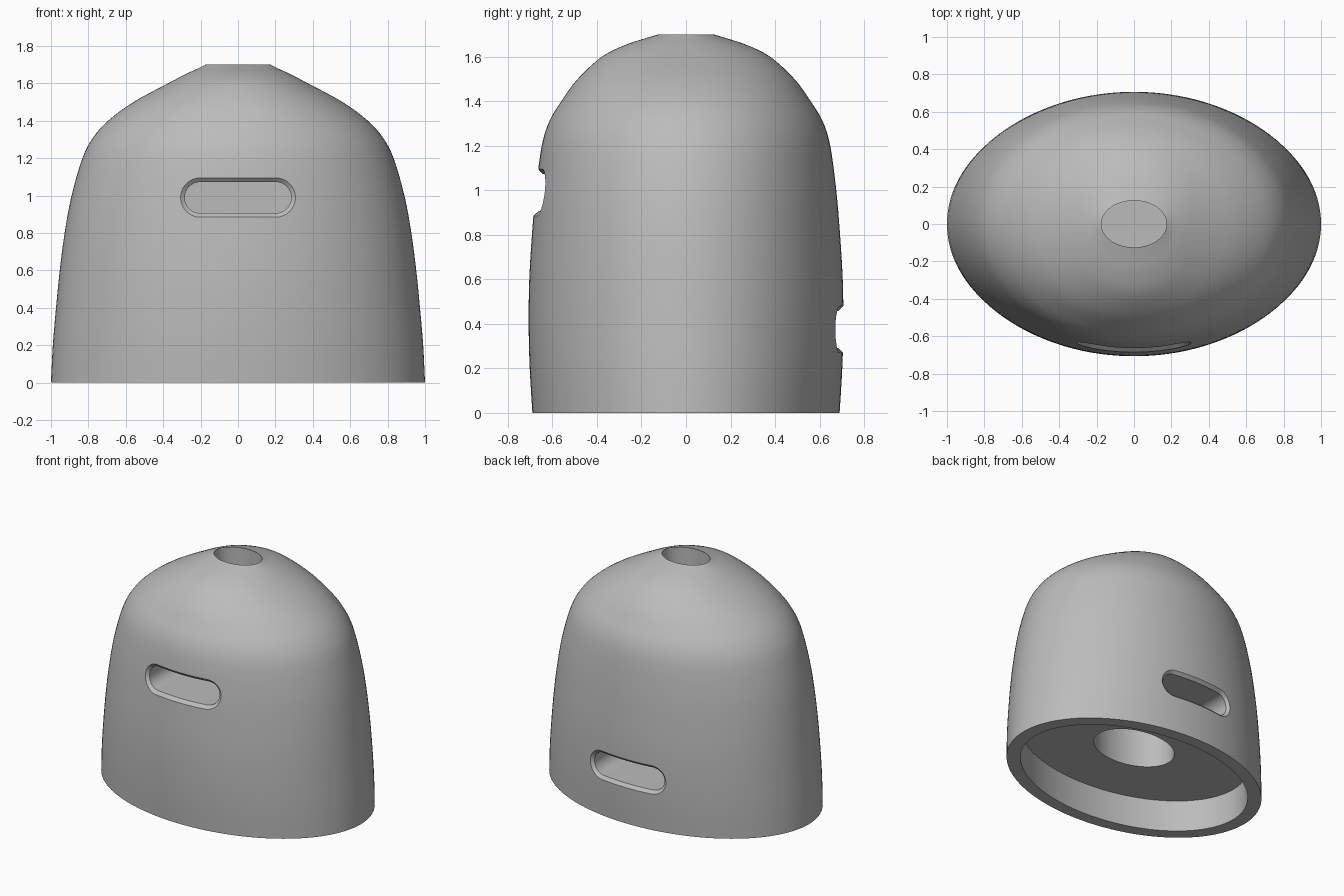
import bpy, bmesh, math

cube = bpy.data.objects.get("Cube")
if cube:
    bpy.data.objects.remove(cube, do_unlink=True)

SEGMENTS = 128

grey = bpy.data.materials.new("plain_grey")
grey.use_nodes = True
grey.diffuse_color = (0.5, 0.5, 0.5, 1)
grey.node_tree.nodes["Principled BSDF"].inputs["Base Color"].default_value = (0.5, 0.5, 0.5, 1)

# Outer shell stations: half width in x, half depth in y, height
STATIONS = [
    (1.0, 0.69, 0), (0.99, 0.702, 0.2), (0.973, 0.707, 0.4), (0.953, 0.704, 0.6),
    (0.927, 0.692, 0.8), (0.89, 0.675, 1.0), (0.832, 0.648, 1.2), (0.775, 0.614, 1.31),
    (0.695, 0.56, 1.4), (0.56, 0.487, 1.5), (0.375, 0.378, 1.6), (0.275, 0.275, 1.652),
    (0.21, 0.185, 1.682), (0.175, 0.125, 1.7),
]


def smooth_path(points, steps):
    """Catmull-Rom curve through the points."""
    p = [points[0]] + points + [points[-1]]
    out = []
    for i in range(1, len(p) - 2):
        for s in range(steps):
            t = s / steps
            out.append(tuple(
                0.5 * (2 * b + (c - a) * t + (2 * a - 5 * b + 4 * c - d) * t * t
                       + (3 * b - a - 3 * c + d) * t ** 3)
                for a, b, c, d in zip(*p[i - 1:i + 3])))
    return out + [points[-1]]


OUTER = smooth_path(STATIONS, 4)


def surface_depth(x, z):
    """Half depth of the outer shell at the given x and z."""
    for low, high in zip(OUTER, OUTER[1:]):
        if low[2] <= z <= high[2]:
            t = (z - low[2]) / (high[2] - low[2])
            rx, ry = (a + (b - a) * t for a, b in zip(low[:2], high[:2]))
            return ry * math.sqrt(1 - (x / rx) ** 2)


def loft(name, rings):
    """Skin closed rings of points and cap both ends."""
    bm = bmesh.new()
    loops = [[bm.verts.new(co) for co in ring] for ring in rings]
    for a, b in zip(loops, loops[1:]):
        for i in range(len(a)):
            j = (i + 1) % len(a)
            bm.faces.new((a[i], a[j], b[j], b[i]))
    bm.faces.new(loops[0])
    bm.faces.new(loops[-1])
    bmesh.ops.recalc_face_normals(bm, faces=bm.faces)
    mesh = bpy.data.meshes.new(name)
    bm.to_mesh(mesh)
    bm.free()
    mesh.materials.append(grey)
    obj = bpy.data.objects.new(name, mesh)
    bpy.context.collection.objects.link(obj)
    return obj


def ellipse(rx, ry, z):
    angles = (2 * math.pi * i / SEGMENTS for i in range(SEGMENTS))
    return [(rx * math.cos(a), ry * math.sin(a), z) for a in angles]


# Domed body: lower bore, bottom recess, outer shell, then blind hole in the top
path = [(0.315, 0.22, 0.7), (0.315, 0.22, 0.24), (0.9, 0.6, 0.24), (0.9, 0.6, 0)]
path += OUTER + [(0.175, 0.125, 1.35)]
body = loft("domed_body", [ellipse(*p) for p in path])


def slot_outline(radius, straight, z):
    """Rounded slot outline with subdivided straight edges."""
    pts = []
    for side in (1, -1):
        for i in range(17):
            a = side * math.pi / 2 - math.pi * i / 16
            pts.append((side * straight + radius * math.cos(a), z + radius * math.sin(a)))
        pts += [(side * straight * (1 - i / 6), z - side * radius) for i in range(1, 12)]
    return pts


def cut_slot(facing, z):
    """Blind slot with a chamfered mouth that follows the shell."""
    chamfer = 0.022
    rings = []
    for offset in (2 * chamfer, 0):
        rings.append([(x, facing * (surface_depth(x, h) + offset - chamfer), h)
                      for x, h in slot_outline(0.083 + offset, 0.202, z)])
    mouth = [(x, facing * 0.9, h) for x, _, h in rings[0]]
    floor = [(x, facing * 0.25, h) for x, _, h in rings[1]]
    cutter = loft("slot_cutter", [mouth] + rings + [floor])
    cutter.hide_render = True
    mod = body.modifiers.new("slot", 'BOOLEAN')
    mod.operation = 'DIFFERENCE'
    mod.solver = 'EXACT'
    mod.object = cutter
    bpy.context.view_layer.objects.active = body
    bpy.ops.object.modifier_apply(modifier=mod.name)
    bpy.data.objects.remove(cutter, do_unlink=True)


# High front slot and low back slot
cut_slot(-1, 0.99)
cut_slot(1, 0.375)

# Smooth shading with crisp rims
bpy.ops.object.select_all(action='DESELECT')
body.select_set(True)
bpy.context.view_layer.objects.active = body
bpy.ops.object.shade_smooth_by_angle(angle=math.radians(30))
